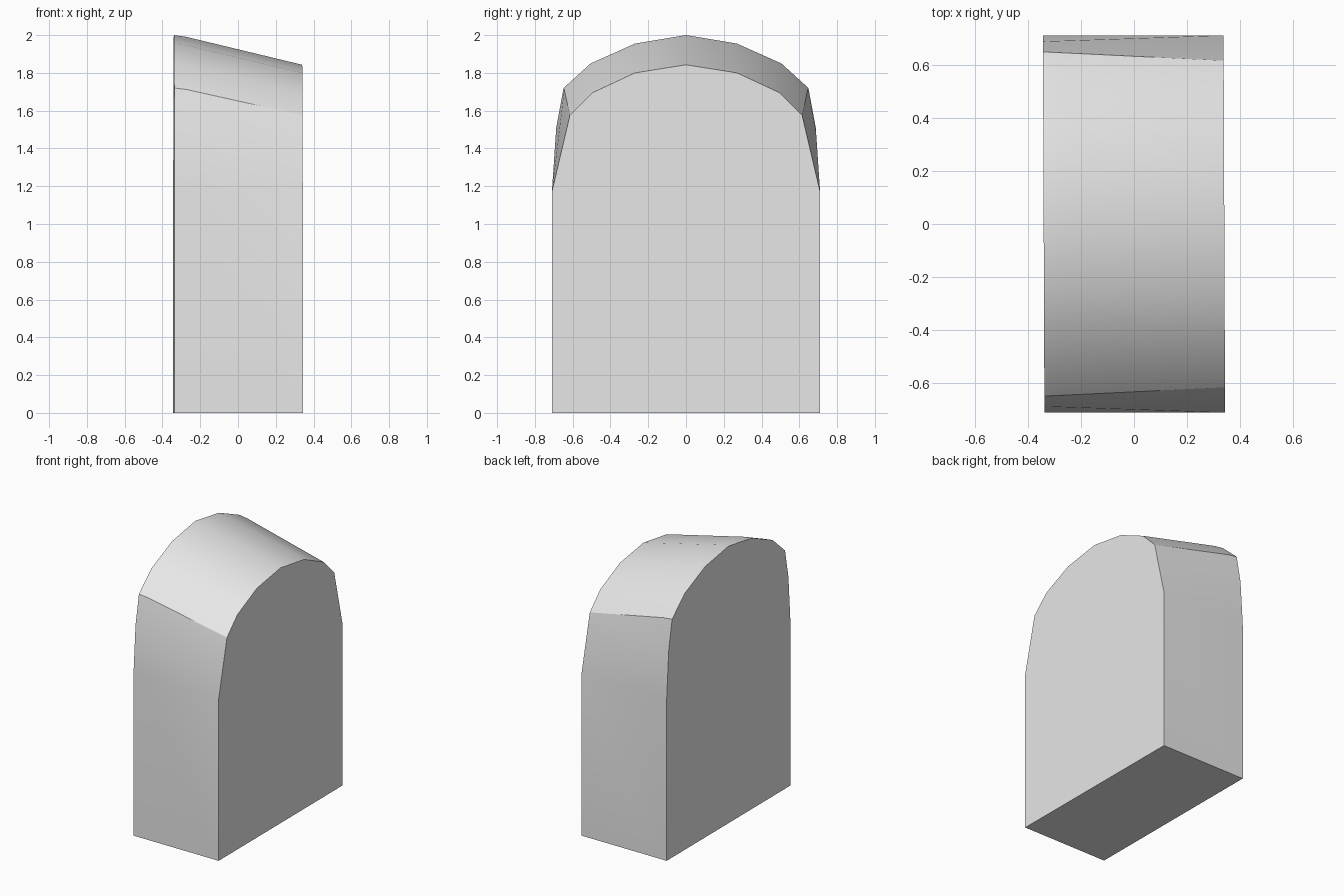
import bpy
import bmesh
import math

cube = bpy.data.objects.get("Cube")
if cube:
    bpy.data.objects.remove(cube, do_unlink=True)

# Half profiles (y, z) from the base corner up to the crown
TALL = [(0.71, 0), (0.71, 1.17), (0.687, 1.51), (0.648, 1.72),
        (0.505, 1.85), (0.27, 1.955), (0, 2.0)]
LOW = [(0.71, 0), (0.71, 1.17), (0.71, 1.17), (0.615, 1.575),
       (0.495, 1.695), (0.27, 1.80), (0, 1.843)]
HALF_WIDTH = 0.34
SKEW = 0.004


def ring(bm, t, bulge=0.0):
    """Blend the two arches at fraction t and mirror across y."""
    half = [(a[0] + (b[0] - a[0]) * t,
             a[1] + (b[1] - a[1]) * t + (bulge if a[1] > 1.6 else 0))
            for a, b in zip(TALL, LOW)]
    outline = half + [(-y, z) for y, z in reversed(half[:-1])]
    x = -HALF_WIDTH + 2 * HALF_WIDTH * t
    return [bm.verts.new((x - SKEW * y, y, z)) for y, z in outline]


# Arched block lofted from the tall end to the low end
bm = bmesh.new()
rings = [ring(bm, 0), ring(bm, 0.1, 0.006), ring(bm, 1)]
for r0, r1 in zip(rings, rings[1:]):
    for i in range(len(r0)):
        j = (i + 1) % len(r0)
        bm.faces.new((r0[i], r0[j], r1[j], r1[i]))
bm.faces.new(rings[0])
bm.faces.new(rings[-1])
bmesh.ops.remove_doubles(bm, verts=bm.verts, dist=0.0005)
bmesh.ops.recalc_face_normals(bm, faces=bm.faces)

mesh = bpy.data.meshes.new("arched_block")
bm.to_mesh(mesh)
bm.free()
block = bpy.data.objects.new("arched_block", mesh)
bpy.context.collection.objects.link(block)

# Plain light grey
grey = bpy.data.materials.new("light_grey")
grey.use_nodes = True
colour = (0.8, 0.8, 0.8, 1)
grey.diffuse_color = colour
grey.node_tree.nodes["Principled BSDF"].inputs["Base Color"].default_value = colour
mesh.materials.append(grey)

# Smooth the arch, keep the rims and shoulders crisp
bpy.ops.object.select_all(action='DESELECT')
block.select_set(True)
bpy.context.view_layer.objects.active = block
bpy.ops.object.shade_smooth_by_angle(angle=math.radians(30))
